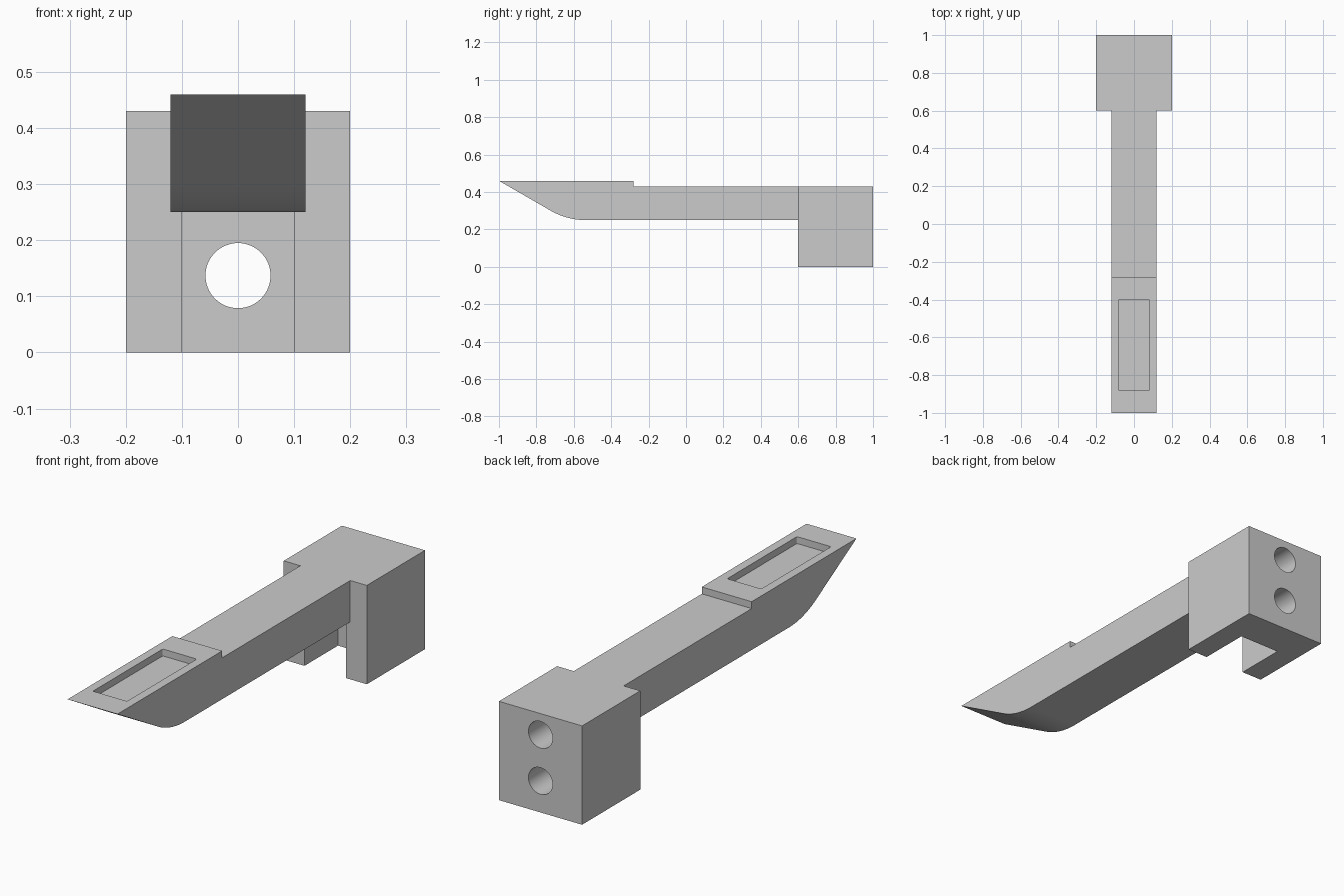
import bpy, bmesh, math
from mathutils import Matrix

cube = bpy.data.objects.get("Cube")
if cube:
    bpy.data.objects.remove(cube, do_unlink=True)

grey = bpy.data.materials.new("plain grey")
grey.use_nodes = True
colour = (0.6, 0.6, 0.6, 1)
grey.diffuse_color = colour
grey.node_tree.nodes["Principled BSDF"].inputs["Base Color"].default_value = colour


def make_object(name, bm):
    bmesh.ops.recalc_face_normals(bm, faces=bm.faces)
    mesh = bpy.data.meshes.new(name)
    bm.to_mesh(mesh)
    bm.free()
    mesh.materials.append(grey)
    obj = bpy.data.objects.new(name, mesh)
    bpy.context.collection.objects.link(obj)
    return obj


def box(name, low, high, corner=0):
    bm = bmesh.new()
    bmesh.ops.create_cube(bm, size=1)
    for v in bm.verts:
        v.co = [high[i] if v.co[i] > 0 else low[i] for i in range(3)]
    if corner:
        upright = [e for e in bm.edges if abs(e.verts[0].co.z - e.verts[1].co.z) > 0.001]
        bmesh.ops.bevel(bm, geom=upright, offset=corner, segments=4, profile=0.5, affect='EDGES')
    return make_object(name, bm)


def rod(name, radius, y0, y1, z):
    bm = bmesh.new()
    place = Matrix.Translation((0, (y0 + y1) / 2, z)) @ Matrix.Rotation(math.pi / 2, 4, 'X')
    bmesh.ops.create_cone(bm, cap_ends=True, segments=64, radius1=radius, radius2=radius,
                          depth=y1 - y0, matrix=place)
    return make_object(name, bm)


def combine(target, tool, operation):
    mod = target.modifiers.new(operation.lower(), 'BOOLEAN')
    mod.operation, mod.object, mod.solver = operation, tool, 'EXACT'
    bpy.ops.object.select_all(action='DESELECT')
    bpy.context.view_layer.objects.active = target
    target.select_set(True)
    bpy.ops.object.modifier_apply(modifier=mod.name)
    bpy.data.objects.remove(tool, do_unlink=True)


# Arm: side profile with a sloped tip blended into the flat underside
half, under, top, deck = 0.12, 0.25, 0.46, 0.43
slope, blend = math.radians(30), 0.1
radius = blend / math.tan(slope / 2)
arc_y = -1 + (top - under) / math.tan(slope) + blend
profile = [(0.7, under), (0.7, deck), (-0.28, deck), (-0.28, top), (-1, top)]
for i in range(17):
    a = slope * (1 - i / 16)
    profile.append((arc_y - radius * math.sin(a), under + radius * (1 - math.cos(a))))
bm = bmesh.new()
side = bm.faces.new([bm.verts.new((-half, y, z)) for y, z in profile])
extruded = bmesh.ops.extrude_face_region(bm, geom=[side])["geom"]
bmesh.ops.translate(bm, vec=(2 * half, 0, 0),
                    verts=[g for g in extruded if isinstance(g, bmesh.types.BMVert)])
arm = make_object("arm", bm)

# Shallow recess in the raised pad
combine(arm, box("recess_cutter", (-0.082, -0.88, 0.43), (0.082, -0.4, 0.6), 0.006), 'DIFFERENCE')

# Mounting block joined to the arm, slotted from the front and below
body = box("arm_with_mounting_block", (-0.2, 0.6, 0), (0.2, 1, deck))
combine(body, arm, 'UNION')
combine(body, box("slot_cutter", (-0.1, 0.4, -0.2), (0.1, 0.83, under)), 'DIFFERENCE')

# Bolt holes in the back wall
for height in (0.137, 0.338):
    combine(body, rod("bolt_hole_cutter", 0.058, 0.8, 1.2, height), 'DIFFERENCE')

bpy.ops.object.shade_smooth_by_angle(angle=math.radians(25))
